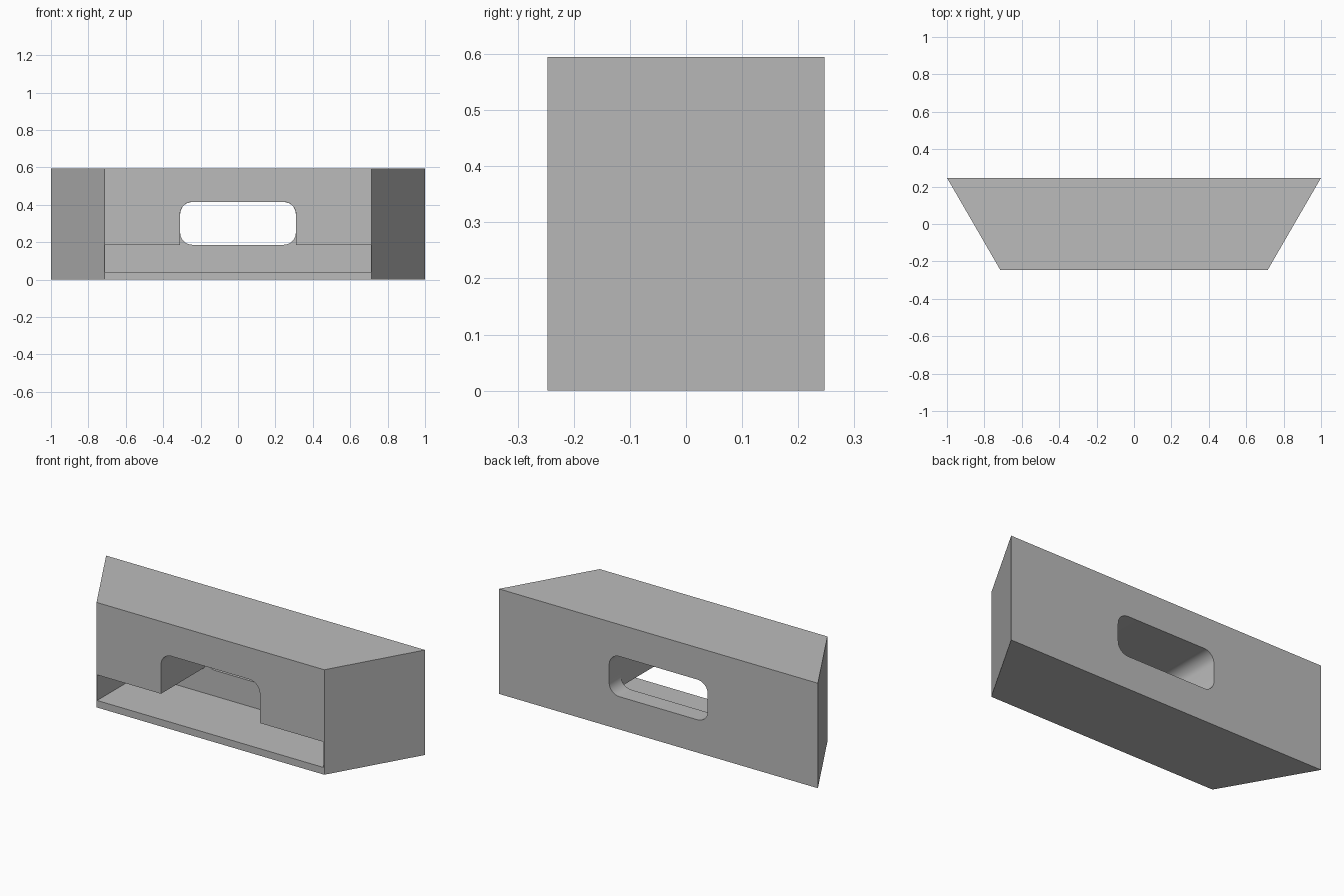
import bpy
import math

cube = bpy.data.objects.get("Cube")
if cube:
    bpy.data.objects.remove(cube, do_unlink=True)

HEIGHT, FRONT, BACK = 0.595, -0.247, 0.247
POCKET_BACK = 0.143          # front surface of the back wall
SILL, WINDOW_TOP = 0.185, 0.415
HALF_WINDOW, HALF_SLOT, RADIUS = 0.31, 0.71, 0.065

grey = bpy.data.materials.new("plain grey")
grey.use_nodes = True
colour = (0.5, 0.5, 0.5, 1)
grey.diffuse_color = colour
for node in grey.node_tree.nodes:
    if node.type == 'BSDF_PRINCIPLED':
        node.inputs["Base Color"].default_value = colour


def prism(name, bottom, top):
    """Solid between two matching outlines; both run counter-clockwise from outside the second."""
    n = len(bottom)
    faces = [list(range(n))[::-1], list(range(n, 2 * n))]
    faces += [[i, (i + 1) % n, n + (i + 1) % n, n + i] for i in range(n)]
    mesh = bpy.data.meshes.new(name)
    mesh.from_pydata(bottom + top, [], faces)
    mesh.materials.append(grey)
    obj = bpy.data.objects.new(name, mesh)
    bpy.context.collection.objects.link(obj)
    return obj


def prism_along_y(name, outline, y_front, y_back):
    return prism(name, [(x, y_back, z) for x, z in outline],
                 [(x, y_front, z) for x, z in outline])


def corner(cx, cz, start, r, steps=10):
    """Quarter arc, counter-clockwise from the start angle in degrees."""
    angles = [math.radians(start + 90 * i / steps) for i in range(steps + 1)]
    return [(cx + r * math.cos(a), cz + r * math.sin(a)) for a in angles]


# Tapered block
plan = [(-0.714, FRONT), (0.714, FRONT), (1, BACK), (-1, BACK)]
body = prism("block_body", [(x, y, 0) for x, y in plan],
             [(x, y, HEIGHT) for x, y in plan])

# Front pocket: wide low slot joined to a round-topped notch
ax, az = HALF_WINDOW - RADIUS, WINDOW_TOP - RADIUS
pocket = [(-HALF_SLOT, 0.04), (HALF_SLOT, 0.04), (HALF_SLOT, SILL), (HALF_WINDOW, SILL)]
pocket += corner(ax, az, 0, RADIUS) + corner(-ax, az, 90, RADIUS)
pocket += [(-HALF_WINDOW, SILL), (-HALF_SLOT, SILL)]
pocket_cutter = prism_along_y("pocket_cutter", pocket, FRONT - 0.1, POCKET_BACK)

# Rounded window through the back wall, a hair inside the notch
r, bz = RADIUS - 0.001, SILL + RADIUS
window = (corner(ax, az, 0, r) + corner(-ax, az, 90, r)
          + corner(-ax, bz, 180, r) + corner(ax, bz, 270, r))
window_cutter = prism_along_y("window_cutter", window, 0, BACK + 0.1)

# Cut and tidy up
bpy.ops.object.select_all(action='DESELECT')
bpy.context.view_layer.objects.active = body
body.select_set(True)
for cutter in (pocket_cutter, window_cutter):
    cutter.hide_render = True
    cut = body.modifiers.new("cut", 'BOOLEAN')
    cut.operation, cut.solver, cut.object = 'DIFFERENCE', 'EXACT', cutter
    bpy.ops.object.modifier_apply(modifier=cut.name)
    bpy.data.objects.remove(cutter, do_unlink=True)
bpy.ops.object.shade_smooth_by_angle(angle=math.radians(30))
